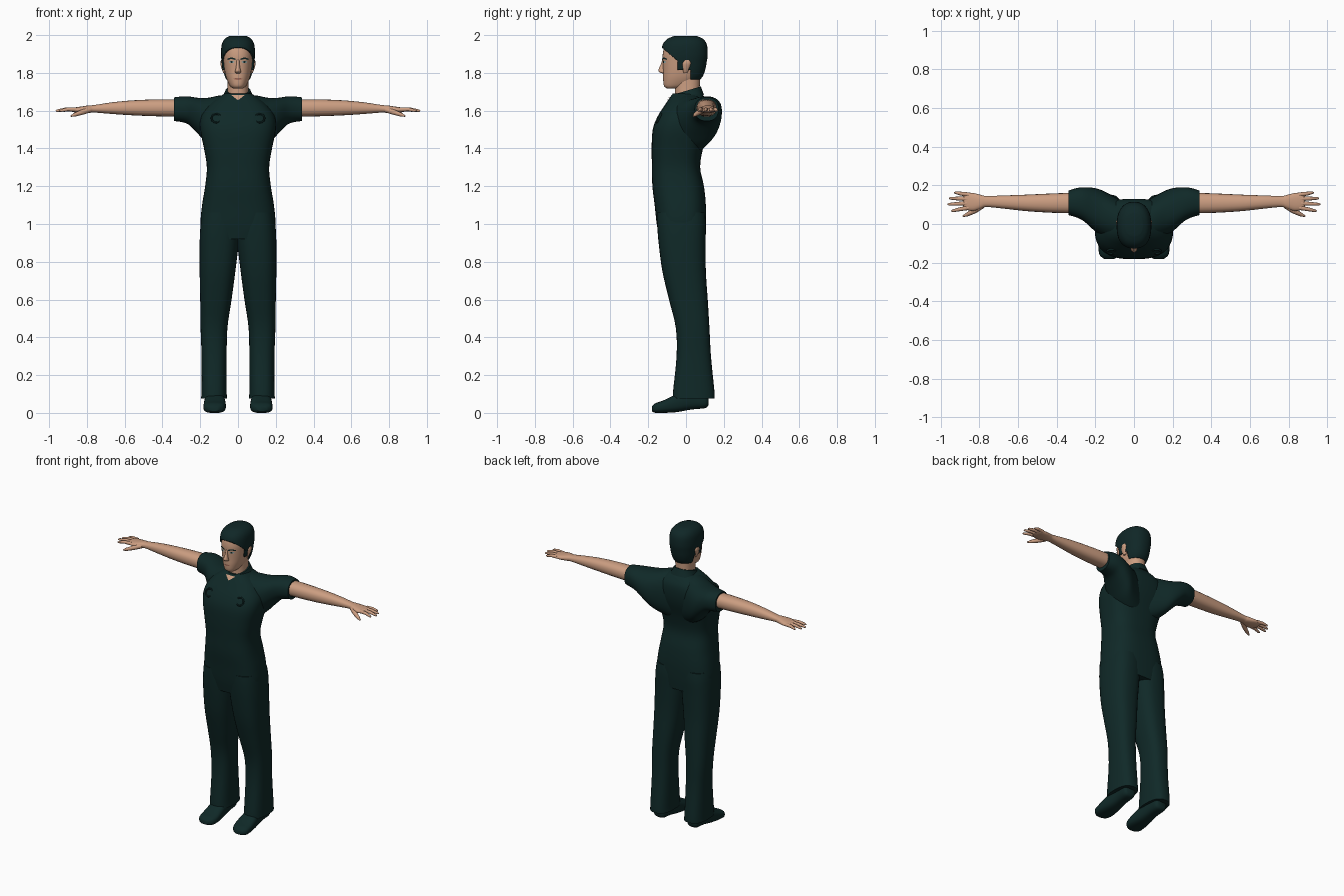
import bpy, bmesh, math
from mathutils import Vector
from mathutils.bvhtree import BVHTree

cube = bpy.data.objects.get("Cube")
if cube:
    bpy.data.objects.remove(cube, do_unlink=True)


def material(name, rgb):
    m = bpy.data.materials.new(name)
    m.use_nodes = True
    m.diffuse_color = (*rgb, 1)
    m.node_tree.nodes["Principled BSDF"].inputs["Base Color"].default_value = (*rgb, 1)
    return m


CLOTH = material("dark green cloth", (0.005, 0.022, 0.021))
HAIR = material("dark hair", (0.005, 0.02, 0.02))
SKIN = material("skin", (0.60, 0.34, 0.22))
LIP = material("lips", (0.36, 0.15, 0.10))
EYE = material("eye white", (0.30, 0.42, 0.42))
built = []


def finish(name, bm, mat):
    bmesh.ops.recalc_face_normals(bm, faces=bm.faces)
    mesh = bpy.data.meshes.new(name)
    bm.to_mesh(mesh)
    mesh.materials.append(mat)
    ob = bpy.data.objects.new(name, mesh)
    bpy.context.collection.objects.link(ob)
    built.append(ob)
    return ob


def skin_rings(rings):
    """Bridge equal rings of points into a capped tube."""
    bm = bmesh.new()
    loops = [[bm.verts.new(p) for p in r] for r in rings]
    for a, b in zip(loops, loops[1:]):
        for i in range(len(a)):
            j = (i + 1) % len(a)
            bm.faces.new((a[i], a[j], b[j], b[i]))
    bm.faces.new(loops[0])
    bm.faces.new(loops[-1])
    return bm


def smooth_stations(rows, steps):
    """Catmull-Rom interpolation of the station rows."""
    out = []
    for i in range(len(rows) - 1):
        quad = [rows[max(i - 1, 0)], rows[i], rows[i + 1], rows[min(i + 2, len(rows) - 1)]]
        for k in range(steps):
            t = k / steps
            out.append([b + 0.5 * t * (c - a + t * (2*a - 5*b + 4*c - d + t * (3*(b - c) + d - a)))
                        for a, b, c, d in zip(*quad)])
    return out + [list(rows[-1])]


def loft(axis, rows, power=2.3, sides=32, sign=1, tilt=0, steps=4):
    """Rows are (position, low u, high u, low v, high v) across the axis."""
    rings = []
    for t, u0, u1, v0, v1 in smooth_stations(rows, steps):
        ring = []
        for k in range(sides):
            ang = 2 * math.pi * k / sides
            c, s = math.cos(ang), math.sin(ang)
            u = (u0 + u1) / 2 + (u1 - u0) / 2 * math.copysign(abs(c) ** (2 / power), c)
            v = (v0 + v1) / 2 + (v1 - v0) / 2 * math.copysign(abs(s) ** (2 / power), s)
            p = {"x": (t, u, v), "y": (u, t, v), "z": (u, v, t + tilt * v)}[axis]
            ring.append((p[0] * sign, p[1], p[2]))
        rings.append(ring)
    return skin_rings(rings)


def even(rows):
    return [(z, -w, w, a, b) for z, w, a, b in rows]


def finger(points, radii, sign):
    rings = []
    for i, p in enumerate(points):
        d = Vector(points[min(i + 1, len(points) - 1)]) - Vector(points[max(i - 1, 0)])
        q = d.to_track_quat("Z", "Y")
        r = radii[i]
        ring = [Vector(p) + q @ Vector((r * math.cos(a * math.pi / 5), r * math.sin(a * math.pi / 5), 0))
                for a in range(10)]
        rings.append([(v.x * sign, v.y, v.z) for v in ring])
    return skin_rings(rings)


def patch(name, tree, outline, mat, lift=0.002):
    """Thin painted shape projected onto the front of a surface."""
    bm = bmesh.new()
    n = len(outline)
    centre = (sum(p[0] for p in outline) / n, sum(p[1] for p in outline) / n)
    verts = []
    for x, z in outline + [centre]:
        hit = tree.ray_cast(Vector((x, -1, z)), Vector((0, 1, 0)))[0]
        verts.append(bm.verts.new((x, hit.y - lift, z)))
    for i in range(n):
        bm.faces.new((verts[i], verts[(i + 1) % n], verts[-1]))
    return finish(name, bm, mat)


def oval(cx, cz, rx, rz, n=12):
    return [(cx + rx * math.cos(2 * math.pi * i / n), cz + rz * math.sin(2 * math.pi * i / n))
            for i in range(n)]


# Torso, collar and neck
torso = loft("z", even([
    (0.92, .17, -.14, .10), (1.0, .197, -.155, .105), (1.1, .19, -.166, .105),
    (1.2, .174, -.178, .095), (1.3, .165, -.18, .075), (1.4, .18, -.182, .09),
    (1.5, .2, -.176, .12), (1.57, .195, -.15, .13), (1.63, .155, -.112, .125),
    (1.67, .105, -.085, .1), (1.69, .07, -.07, .08)]), power=2.8, sides=40)
torso_tree = BVHTree.FromBMesh(torso)
finish("torso", torso, CLOTH)
finish("collar", loft("z", even([(1.655, .09, -.085, .095), (1.685, .074, -.075, .085),
                                 (1.705, .066, -.066, .079)]), tilt=0.3), CLOTH)
finish("neck", loft("z", even([(1.64, .062, -.06, .075), (1.70, .056, -.058, .072),
                               (1.78, .055, -.06, .075)])), SKIN)
patch("open_neck", torso_tree, [(-.035, 1.682), (.035, 1.682), (0, 1.655)], SKIN, 0.006)

# Head
HEAD = even([
    (1.718, .026, -.102, -.045), (1.732, .043, -.117, .02), (1.77, .061, -.121, .07),
    (1.81, .071, -.121, .09), (1.86, .077, -.123, .10), (1.90, .08, -.123, .105),
    (1.94, .076, -.113, .10), (1.97, .06, -.088, .08), (1.986, .034, -.05, .045)])
head = loft("z", HEAD, sides=40)
head_tree = BVHTree.FromBMesh(head)
finish("head", head, SKIN)

# Hair: an enlarged skull with the face, ears and nape cut away
G = 0.010
hair = loft("z", [(z + (G if z > 1.9 else 0), a - G, b + G, c - G, d + G)
                  for z, a, b, c, d in HEAD], sides=40)
slope = Vector((0, 0.65, 0.76))
brow_point = Vector((0, -.125, 1.932))
cuts = [(brow_point, slope), ((0, -.045, 0), (0, 1, 0)), ((0, 0, 1.815), (0, 0, 1)),
        ((0, .025, 0), (0, 1, 0)), ((0, 0, 1.765), (0, 0, 1))]
for co, no in cuts:
    bmesh.ops.bisect_plane(hair, geom=hair.verts[:] + hair.edges[:] + hair.faces[:],
                           plane_co=co, plane_no=no)


def is_bare(p):
    face = p.y < -.045 and (p - brow_point).dot(slope) < 0
    return face or (p.y < .025 and p.z < 1.815) or p.z < 1.765


bmesh.ops.delete(hair, geom=[f for f in hair.faces if is_bare(f.calc_center_median())], context="FACES")
hair_ob = finish("hair", hair, HAIR)
shell = hair_ob.modifiers.new("thickness", "SOLIDIFY")
shell.thickness = 0.009
shell.offset = -1

# Face
finish("nose", loft("z", even([(1.797, .008, -.125, -.11), (1.804, .017, -.141, -.11),
                               (1.815, .014, -.147, -.11), (1.84, .009, -.136, -.11),
                               (1.872, .007, -.125, -.11)]), power=2, sides=14), SKIN)
patch("mouth", head_tree, oval(0, 1.768, .024, .005), LIP)
for side, s in (("left", 1), ("right", -1)):
    patch(side + "_eye", head_tree, oval(s * .034, 1.858, .015, .006), EYE)
    patch(side + "_pupil", head_tree, oval(s * .034, 1.858, .006, .006), HAIR, 0.004)
    patch(side + "_eyebrow", head_tree,
          [(s * x, z) for x, z in ((.013, 1.868), (.035, 1.874), (.057, 1.868),
                                   (.055, 1.876), (.035, 1.883), (.013, 1.876))], HAIR, 0.004)
    finish(side + "_ear", loft("z", [(1.80, .066, .078, -.012, .008), (1.82, .066, .086, -.018, .016),
                                     (1.85, .068, .093, -.02, .026), (1.868, .07, .09, -.01, .02)],
                               sides=14, sign=s), SKIN)

# Sleeves, arms and hands
for side, s in (("left", 1), ("right", -1)):
    finish(side + "_sleeve", loft("x", [
        (.04, -.08, .11, 1.36, 1.685), (.10, -.09, .14, 1.38, 1.68), (.16, -.065, .172, 1.42, 1.668),
        (.21, -.03, .187, 1.475, 1.668), (.26, .015, .19, 1.525, 1.675), (.30, .035, .185, 1.54, 1.675),
        (.34, .046, .172, 1.545, 1.67)], sign=s), CLOTH)
    finish(side + "_arm", loft("x", [
        (.30, .055, .162, 1.568, 1.66), (.42, .058, .158, 1.57, 1.66), (.55, .066, .152, 1.575, 1.655),
        (.66, .078, .148, 1.582, 1.645), (.76, .088, .145, 1.59, 1.63), (.79, .08, .15, 1.588, 1.628),
        (.83, .068, .16, 1.588, 1.622), (.87, .074, .162, 1.592, 1.616), (.885, .085, .155, 1.596, 1.612)],
        sides=20, sign=s), SKIN)
    for label, y0, y1, tip in (("index", .084, .068, .945), ("middle", .107, .102, .965),
                               ("ring", .13, .133, .957), ("little", .152, .162, .93)):
        mid = ((.86 + tip) / 2, (y0 + y1) / 2, 1.607)
        finish(f"{side}_{label}_finger", finger(
            [(.855, y0, 1.606), mid, (tip - .008, y1, 1.60), (tip, y1, 1.598)],
            (.0115, .010, .007, .003), s), SKIN)
    finish(side + "_thumb", finger([(.785, .095, 1.605), (.825, .068, 1.592), (.865, .048, 1.578),
                                    (.885, .04, 1.571)], (.015, .014, .010, .004), s), SKIN)

# Trousers and shoes
for side, s in (("left", 1), ("right", -1)):
    finish(side + "_trouser_leg", loft("z", [
        (.075, .058, .195, -.07, .152), (.12, .06, .194, -.068, .15), (.3, .06, .193, -.05, .132),
        (.45, .056, .198, -.054, .124), (.6, .034, .2, -.09, .115), (.75, .014, .203, -.125, .105),
        (.9, -.004, .203, -.145, .104), (1.0, -.01, .198, -.153, .105), (1.06, -.01, .19, -.155, .1)],
        power=2.6, sign=s), CLOTH)
    finish(side + "_shoe", loft("y", [
        (.118, .095, .155, .04, .10), (.10, .08, .168, .025, .12), (.03, .075, .17, .018, .13),
        (-.05, .068, .178, .004, .10), (-.12, .064, .183, 0, .066), (-.16, .075, .178, 0, .052),
        (-.18, .10, .155, .008, .035)], power=2.8, sides=24, sign=s), CLOTH)
    # Small loops on the chest
    hit = torso_tree.ray_cast(Vector((s * .115, -1, 1.56)), Vector((0, 1, 0)))[0]
    bpy.ops.mesh.primitive_torus_add(location=hit, rotation=(math.radians(65), 0, 0), major_radius=.025,
                                     minor_radius=.005, major_segments=20, minor_segments=8)
    loop = bpy.context.object
    loop.name = side + "_chest_loop"
    loop.data.materials.append(CLOTH)
    built.append(loop)

# Smooth shading with sharp creases
bpy.ops.object.select_all(action="DESELECT")
for ob in built:
    ob.select_set(True)
bpy.context.view_layer.objects.active = built[0]
bpy.ops.object.shade_smooth_by_angle(angle=math.radians(45))
